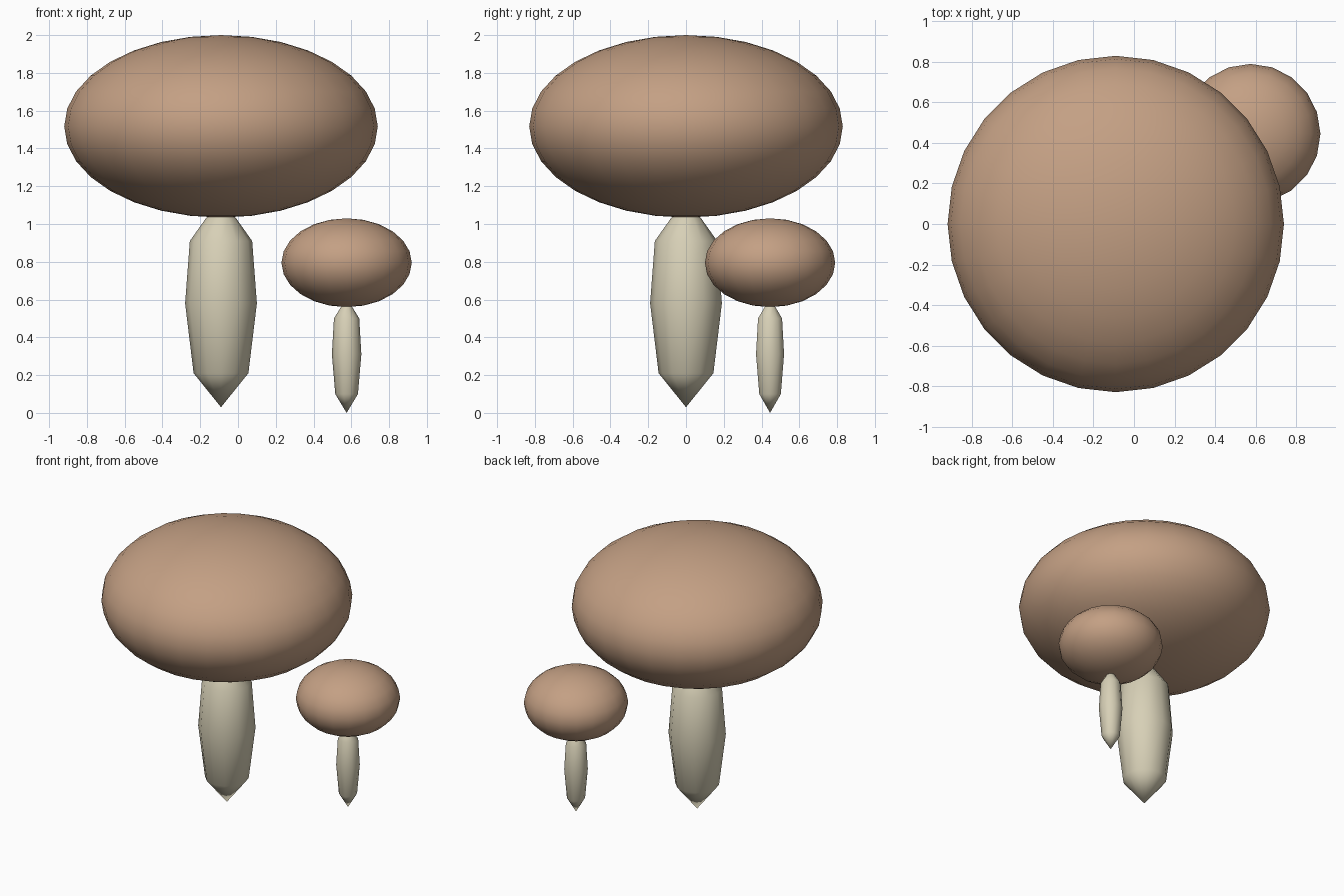
import bpy, bmesh, math

if "Cube" in bpy.data.objects:
    bpy.data.objects.remove(bpy.data.objects["Cube"])


def material(name, rgb):
    mat = bpy.data.materials.new(name)
    mat.diffuse_color = (*rgb, 1)
    mat.use_nodes = True
    mat.node_tree.nodes["Principled BSDF"].inputs["Base Color"].default_value = mat.diffuse_color
    return mat


def add_object(name, bm, location, mat):
    bmesh.ops.recalc_face_normals(bm, faces=bm.faces)
    for face in bm.faces:
        face.smooth = True
    mesh = bpy.data.meshes.new(name)
    bm.to_mesh(mesh)
    bm.free()
    mesh.materials.append(mat)
    obj = bpy.data.objects.new(name, mesh)
    obj.location = location
    bpy.context.collection.objects.link(obj)
    return obj


def cap(name, location, radius, half_height, segments, rings):
    bm = bmesh.new()
    bmesh.ops.create_uvsphere(bm, u_segments=segments, v_segments=rings, radius=1)
    bmesh.ops.scale(bm, vec=(radius, radius, half_height), verts=bm.verts)
    return add_object(name, bm, location, cap_brown)


def stem(name, location, profile, sides):
    # Closed lathe: the first and last profile points are tips on the axis
    bm = bmesh.new()
    bottom = bm.verts.new((0, 0, profile[0][1]))
    top = bm.verts.new((0, 0, profile[-1][1]))
    angles = [2 * math.pi * i / sides for i in range(sides)]
    rings = [[bm.verts.new((r * math.cos(a), r * math.sin(a), z)) for a in angles]
             for r, z in profile[1:-1]]
    for i in range(sides):
        j = (i + 1) % sides
        bm.faces.new((bottom, rings[0][j], rings[0][i]))
        bm.faces.new((top, rings[-1][i], rings[-1][j]))
        for low, high in zip(rings, rings[1:]):
            bm.faces.new((low[i], low[j], high[j], high[i]))
    return add_object(name, bm, location, stem_cream)


cap_brown = material("cap_brown", (0.55, 0.35, 0.23))
stem_cream = material("stem_cream", (0.68, 0.63, 0.47))

# Large mushroom
cap("large_cap", (-0.09, 0, 1.517), 0.83, 0.483, 28, 16)
stem("large_stem", (-0.09, 0, 0),
     [(0, 0.03), (0.145, 0.21), (0.19, 0.58), (0.165, 0.91), (0.08, 1.03), (0, 1.12)], 12)

# Small mushroom behind and to the right
cap("small_cap", (0.575, 0.445, 0.795), 0.345, 0.235, 20, 12)
stem("small_stem", (0.575, 0.445, 0),
     [(0, 0), (0.06, 0.10), (0.078, 0.31), (0.067, 0.50), (0.03, 0.56), (0, 0.6)], 10)
